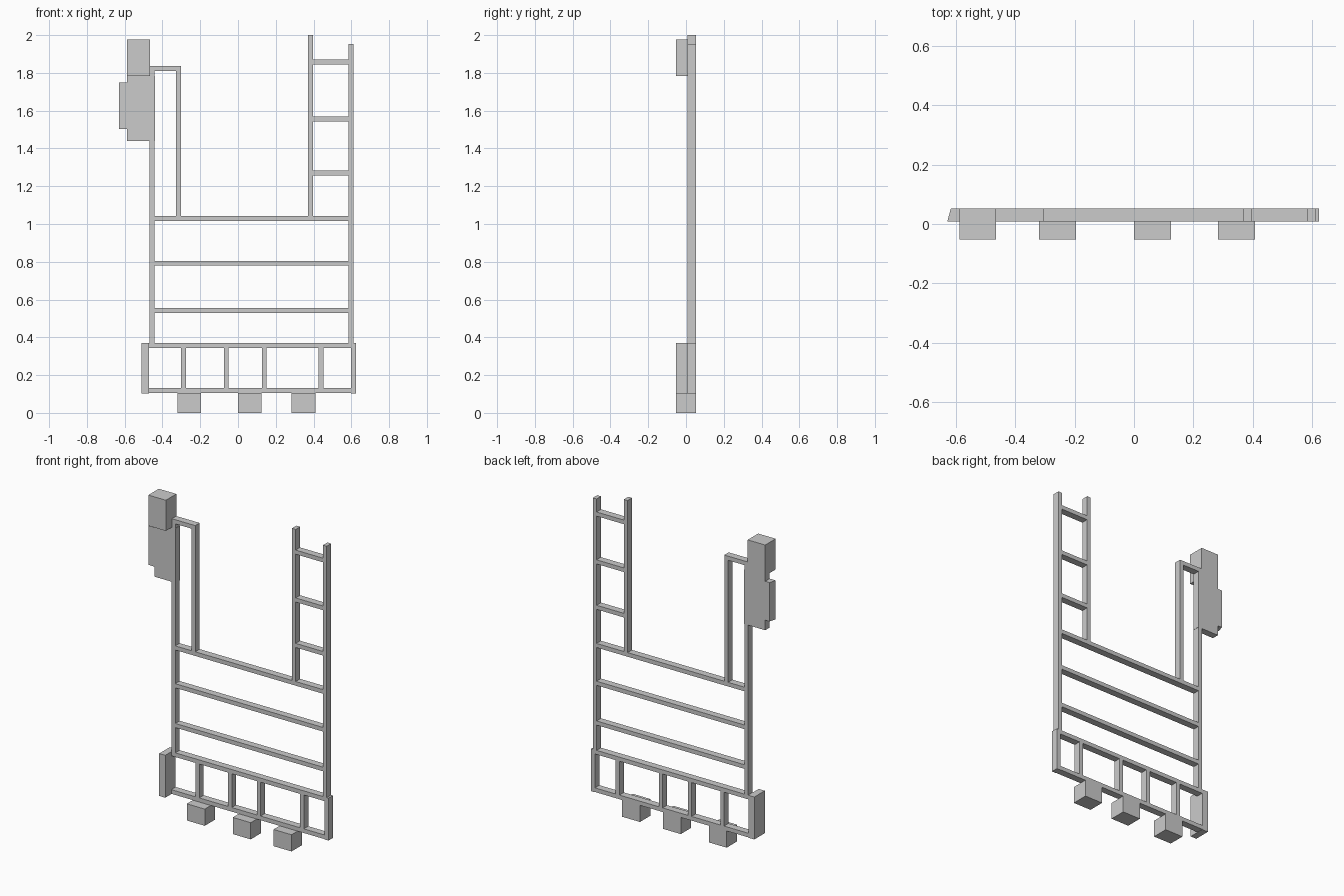
import bpy

if "Cube" in bpy.data.objects:
    bpy.data.objects.remove(bpy.data.objects["Cube"])

FRONT, MID, BACK = -0.052, 0.008, 0.052


def prism(name, outline, z0, z1):
    """Extrude an (x, y) outline, counter-clockwise from above, from z0 to z1."""
    n = len(outline)
    verts = [(x, y, z) for z in (z0, z1) for x, y in outline]
    faces = [tuple(reversed(range(n))), tuple(range(n, 2 * n))]
    faces += [(i, (i + 1) % n, n + (i + 1) % n, n + i) for i in range(n)]
    mesh = bpy.data.meshes.new(name)
    mesh.from_pydata(verts, [], faces)
    obj = bpy.data.objects.new(name, mesh)
    bpy.context.collection.objects.link(obj)
    return obj


def box(name, x0, x1, z0, z1, y0=MID, y1=BACK):
    return prism(name, [(x0, y0), (x1, y0), (x1, y1), (x0, y1)], z0, z1)


T = 0.026  # bar thickness

# Feet
for x in (-0.32, 0.0, 0.284):
    box("foot", x, x + 0.125, 0, 0.105, FRONT)

# Base: deep left post, slim right post, two rails and four dividers
box("base_left_post", -0.512, -0.47, 0.103, 0.37, FRONT)
box("base_right_post", 0.597, 0.624, 0.103, 0.37)
for z in (0.105, 0.344):
    box("base_rail", -0.47, 0.597, z, z + T)
for x in (-0.301, -0.075, 0.126, 0.427):
    box("base_divider", x, x + T, 0.105 + T, 0.344)

# Main uprights and cross rails
box("left_upright", -0.468, -0.442, 0.37, 1.837)
box("right_upright", 0.586, 0.612, 0.37, 1.952)
for z in (0.529, 0.779, 1.017):
    box("cross_rail", -0.442, 0.586, z, z + T)

# Ladder on the right
box("ladder_upright", 0.37, 0.37 + T, 1.017 + T, 2.0)
for z in (1.257, 1.543, 1.844):
    box("ladder_rung", 0.37 + T, 0.586, z, z + T)

# Narrow frame on the left
box("inner_left_post", -0.329, -0.303, 1.017 + T, 1.811)
box("inner_left_top_rail", -0.442, -0.303, 1.811, 1.837)

# Side plate, tapered tab and head block
box("side_plate", -0.588, -0.44, 1.44, 1.783)
prism("side_tab", [(-0.63, MID), (-0.588, MID), (-0.588, BACK), (-0.618, BACK)], 1.503, 1.748)
box("head_block", -0.588, -0.466, 1.783, 1.976, FRONT)
